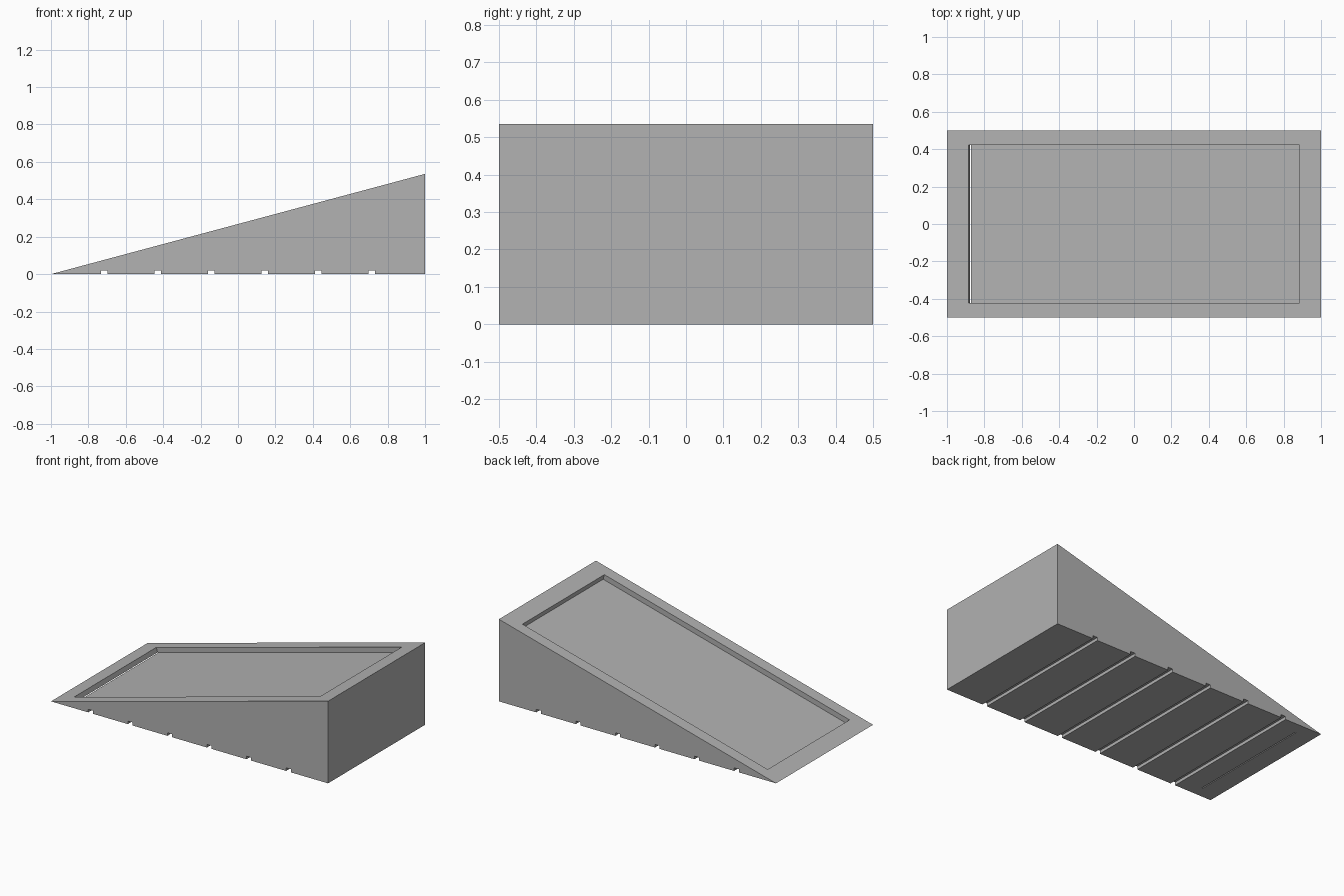
import bpy, bmesh
from math import radians, tan, cos
from mathutils import Matrix, Vector

cube = bpy.data.objects.get("Cube")
if cube:
    bpy.data.objects.remove(cube, do_unlink=True)

SLOPE = radians(15)
HEIGHT = 2 * tan(SLOPE)
HALF_WIDTH = 0.5
GROOVE_W, GROOVE_H, SECTIONS = 0.034, 0.02, 7
RECESS_DEPTH = 0.0335

# Plain grey material
grey = bpy.data.materials.new("plain grey")
grey.use_nodes = True
colour = (0.445, 0.445, 0.445, 1)
grey.diffuse_color = colour
grey.node_tree.nodes["Principled BSDF"].inputs["Base Color"].default_value = colour


def add_object(name, bm):
    bmesh.ops.recalc_face_normals(bm, faces=bm.faces)
    mesh = bpy.data.meshes.new(name)
    bm.to_mesh(mesh)
    bm.free()
    mesh.materials.append(grey)
    obj = bpy.data.objects.new(name, mesh)
    bpy.context.collection.objects.link(obj)
    return obj


# Wedge profile with evenly spaced grooves along the underside
profile = [(-1, 0)]
for i in range(1, SECTIONS):
    x = -1 + 2 * i / SECTIONS
    a, b = x - GROOVE_W / 2, x + GROOVE_W / 2
    profile += [(a, 0), (a, GROOVE_H), (b, GROOVE_H), (b, 0)]
profile += [(1, 0), (1, HEIGHT)]

bm = bmesh.new()
side = bm.faces.new([bm.verts.new((x, -HALF_WIDTH, z)) for x, z in profile])
extruded = bmesh.ops.extrude_face_region(bm, geom=[side], use_keep_orig=True)
new_verts = [g for g in extruded["geom"] if isinstance(g, bmesh.types.BMVert)]
bmesh.ops.translate(bm, verts=new_verts, vec=(0, 2 * HALF_WIDTH, 0))
wedge = add_object("wedge_body", bm)

# Shallow rectangular recess, cut square to the sloped top
bm = bmesh.new()
cut_height = 0.2
size = Vector((2 * 0.885 / cos(SLOPE), 0.845, cut_height))
matrix = (Matrix.Translation((0, 0, HEIGHT / 2))
          @ Matrix.Rotation(-SLOPE, 4, 'Y')
          @ Matrix.Translation((0, 0, cut_height / 2 - RECESS_DEPTH))
          @ Matrix.Diagonal(size).to_4x4())
bmesh.ops.create_cube(bm, size=1, matrix=matrix)
cutter = add_object("recess_cutter", bm)
cutter.hide_render = True

cut = wedge.modifiers.new("recess", 'BOOLEAN')
cut.operation = 'DIFFERENCE'
cut.solver = 'EXACT'
cut.object = cutter
bpy.context.view_layer.objects.active = wedge
bpy.ops.object.modifier_apply(modifier=cut.name)
bpy.data.objects.remove(cutter, do_unlink=True)
